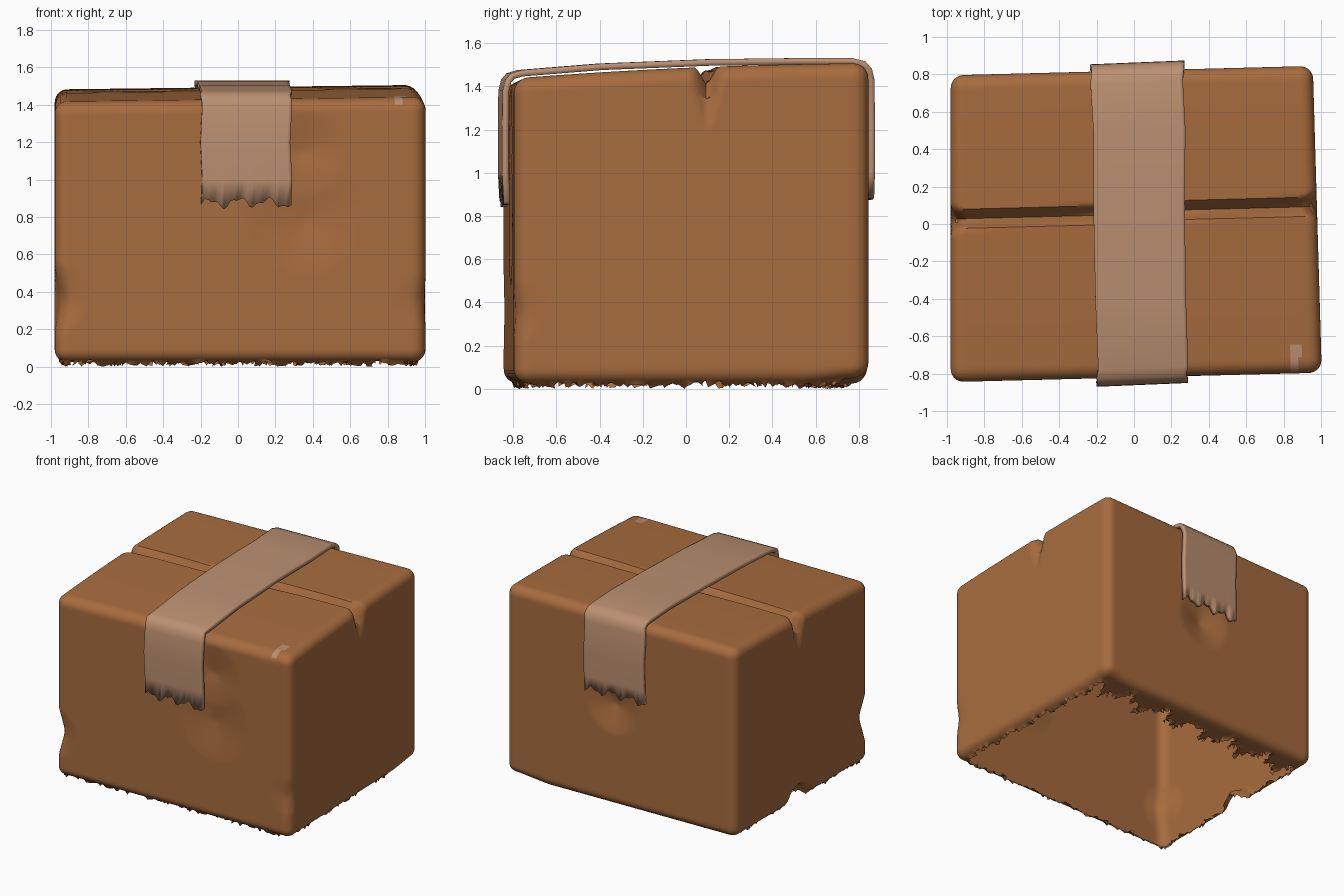
import bpy, bmesh, math, random
from mathutils import Vector

random.seed(4)
if "Cube" in bpy.data.objects:
    bpy.data.objects.remove(bpy.data.objects["Cube"])


def material(name, rgb):
    m = bpy.data.materials.new(name)
    m.use_nodes = True
    m.diffuse_color = (*rgb, 1)
    m.node_tree.nodes["Principled BSDF"].inputs["Base Color"].default_value = (*rgb, 1)
    return m


CARD = material("cardboard brown", (0.39, 0.15, 0.048))
TAPE = material("tape tan", (0.50, 0.28, 0.165))


def finish(bm, name, mats):
    bmesh.ops.recalc_face_normals(bm, faces=bm.faces)
    mesh = bpy.data.meshes.new(name)
    bm.to_mesh(mesh)
    bm.free()
    obj = bpy.data.objects.new(name, mesh)
    bpy.context.collection.objects.link(obj)
    for m in mats:
        mesh.materials.append(m)
    bpy.ops.object.select_all(action='DESELECT')
    obj.select_set(True)
    bpy.context.view_layer.objects.active = obj
    bpy.ops.object.shade_smooth_by_angle(angle=math.radians(40))
    return obj


HALF = Vector((1, 0.82, 0.74))
RADIUS = 0.07


def round_off(p):
    """Pull a point of a sharp box onto the rounded box."""
    core = Vector([max(-(h - RADIUS), min(h - RADIUS, c)) for c, h in zip(p, HALF)])
    return core + (p - core).normalized() * RADIUS


def top_height(u, v):
    return 1.475 + 0.035 * v + 0.012 * u - 0.015 * v * v


def warp(p):
    """Skew the plan, slope the top and press in the flap seam."""
    u, v, w = p.x / HALF.x, p.y / HALF.y, (p.z / HALF.z + 1) / 2
    x = u * (0.98 - 0.012 * v) - 0.012 * v
    y = v * 0.82 + 0.025 * u
    z = 0.025 + w * (top_height(u, v) - 0.025)
    off = abs(y - 0.06 - 0.04 * x)
    z -= 0.085 * max(0, 1 - off / 0.05) * max(0, min(1, (w - 0.9) / 0.05))
    fade = max(0, min(1, (w - 0.8) / 0.17))
    side = max(0, min(1, (abs(u) - 0.9) / 0.08))
    x -= math.copysign(0.05 * fade * side * max(0, 1 - off / (0.02 + 0.06 * fade)), u)
    return Vector((x, y, z))


# Dents: centre, radius, push
DENTS = [
    ((0.34, -0.82, 1.15), 0.24, (0, 0.035, 0)),
    ((0.36, -0.82, 0.78), 0.30, (0, 0.03, 0)),
    ((0.05, 0.82, 0.80), 0.22, (0, -0.05, 0)),
    ((-1.0, -0.84, 0.36), 0.20, (0.045, 0.03, 0)),
    ((-1.0, 0.0, 0.0), 0.17, (0.1, 0, 0.13)),
    ((0.98, -0.8, 0.35), 0.15, (-0.015, 0.01, 0)),
    ((0.9, 0.84, 0.0), 0.3, (0, 0, 0.035)),
]


def dent(p):
    q = p.copy()
    for centre, radius, push in DENTS:
        t = (p - Vector(centre)).length / radius
        if t < 1:
            q += Vector(push) * (1 - t) ** 1.2
    return q


# Cardboard box: open underneath with a torn lip
bm = bmesh.new()
bmesh.ops.create_cube(bm, size=2)
bmesh.ops.scale(bm, vec=HALF, verts=bm.verts)
bmesh.ops.subdivide_edges(bm, edges=bm.edges[:], cuts=95, use_grid_fill=True)


def tear(t, seed):
    """Irregular saw-tooth between 0 and 1."""
    a = (t * 3.1 + seed) % 1
    b = (t * 8.3 + seed * 2) % 1
    return 0.6 * abs(2 * a - 1) + 0.4 * abs(2 * b - 1)


def is_hole(f):
    c = f.calc_center_median()
    if c.z > -HALF.z + 0.001:
        return False
    right = HALF.x - c.x > 0.03 + 0.06 * tear(c.y, 0.3)
    left = c.x + HALF.x > 0.03 + 0.06 * tear(c.y, 0.7)
    front = c.y + HALF.y > 0.03 + 0.06 * tear(c.x, 0.1)
    back = HALF.y - c.y > 0.07 + 0.24 * tear(c.x, 0.5)
    return right and left and front and back


bmesh.ops.delete(bm, geom=[f for f in bm.faces if is_hole(f)], context='FACES')
for v in bm.verts:
    torn = v.is_boundary
    v.co = dent(warp(round_off(v.co)))
    if torn:
        v.co += Vector((random.uniform(-0.008, 0.008), random.uniform(-0.008, 0.008),
                        random.uniform(-0.025, 0.01)))
    v.co.z = max(0, v.co.z)

# Small bare chip on the front top corner
for f in bm.faces:
    c = f.calc_center_median()
    if c.y < -0.6 and abs(c.x - 0.86) < 0.028 and abs(c.z - 1.425) < 0.022:
        f.material_index = 1
finish(bm, "cardboard_box", [CARD, TAPE])

# Packing tape: a strip folded over the top, torn at both ends
PATH = [(-0.853, 0.88), (-0.86, 1.0), (-0.86, 1.2), (-0.858, 1.38), (-0.845, 1.43),
        (-0.82, 1.46), (-0.77, 1.475), (-0.4, 1.505), (0.1, 1.525), (0.5, 1.53),
        (0.76, 1.53), (0.82, 1.515), (0.85, 1.48), (0.862, 1.43), (0.864, 1.2),
        (0.864, 1.0), (0.86, 0.91)]
COLS = 28
bm = bmesh.new()
rows = []
for i, (y, z) in enumerate(PATH):
    row = []
    for j in range(COLS + 1):
        s = j / COLS
        k = (y + 0.86) / 1.72
        wob = 0.006 * math.sin(i * 2.3)
        x = (-0.195 - 0.035 * k + wob) * (1 - s) + (0.285 - 0.02 * k + wob) * s
        dz = 0
        if i in (0, len(PATH) - 1):
            dz = 0.022 * math.sin(s * 19 + i) + 0.012 * math.sin(s * 43) - 0.01 * abs(2 * s - 1)
        row.append(bm.verts.new((x, y + 0.02 * (s - 0.5), z + dz)))
    rows.append(row)
for a, b in zip(rows, rows[1:]):
    for j in range(COLS):
        bm.faces.new((a[j], a[j + 1], b[j + 1], b[j]))
tape = finish(bm, "packing_tape", [TAPE])
# Make sure the thickness grows towards the box
if tape.data.polygons[len(tape.data.polygons) // 2].normal.z < 0:
    tape.data.flip_normals()
thick = tape.modifiers.new("thickness", 'SOLIDIFY')
thick.thickness = 0.03
thick.offset = -1
